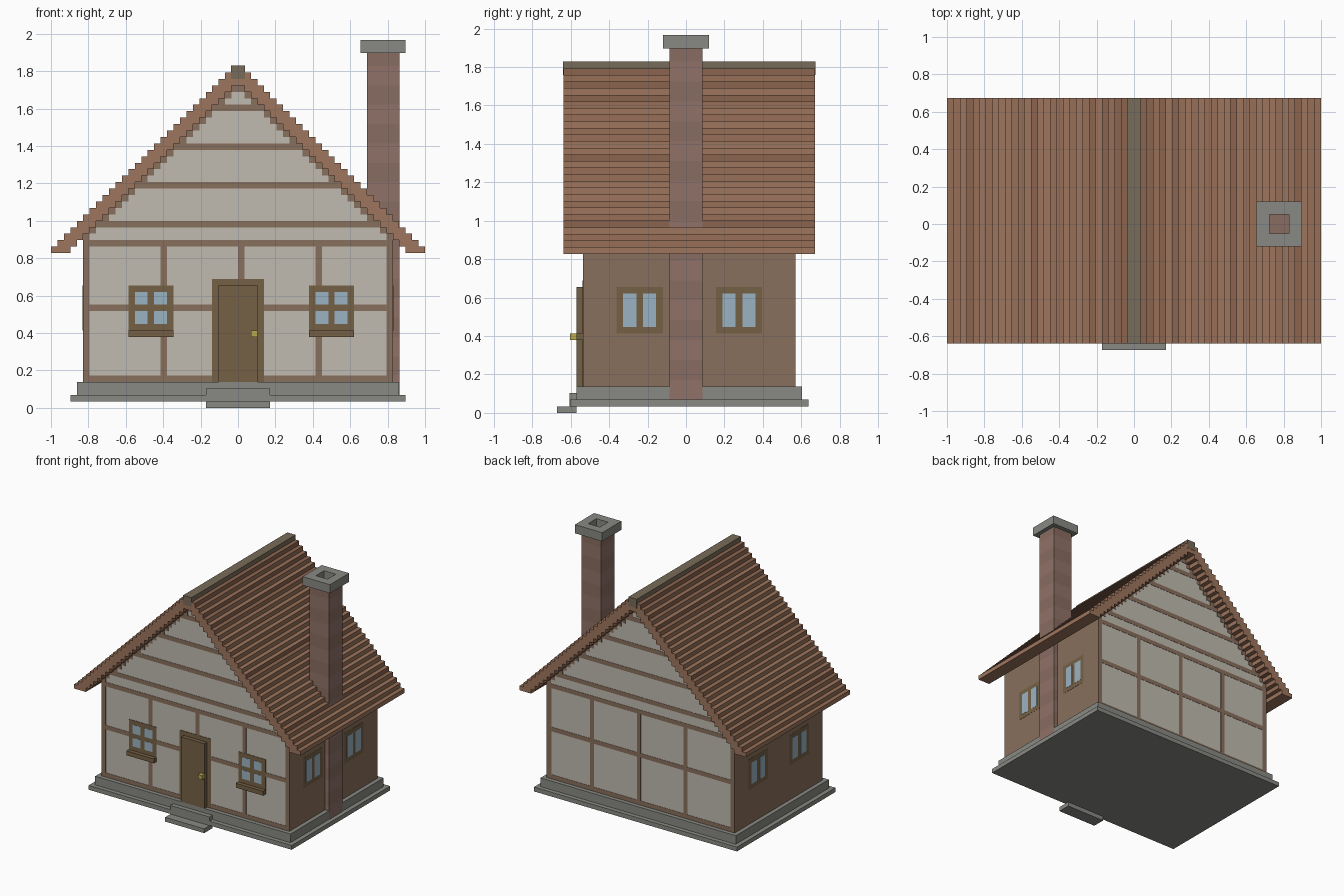
import bpy, bmesh, random

if "Cube" in bpy.data.objects:
    bpy.data.objects.remove(bpy.data.objects["Cube"])

random.seed(4)
U = 1 / 29            # block size: the cottage is laid out on a block grid
E, F, G = 0.06, 0.10, 0.14   # tiny offsets for timber, frames, glass
Y0, Y1 = -15.5, 16.5  # wall faces front / back


def mat(name, r, g, b):
    m = bpy.data.materials.new(name)
    m.diffuse_color = (r, g, b, 1)
    m.use_nodes = True
    m.node_tree.nodes["Principled BSDF"].inputs["Base Color"].default_value = m.diffuse_color
    return m


STONE = mat("stone", 0.25, 0.25, 0.23)
PLASTER = mat("plaster", 0.53, 0.50, 0.44)
TIMBER = mat("timber", 0.25, 0.16, 0.11)
FRAME = mat("dark_wood", 0.18, 0.12, 0.06)
GLASS = mat("glass", 0.33, 0.45, 0.54)
BRASS = mat("brass", 0.50, 0.40, 0.08)
RIDGE = mat("ridge_wood", 0.19, 0.15, 0.10)
BRICKS = [mat("brick_a", 0.28, 0.17, 0.14), mat("brick_b", 0.25, 0.15, 0.12)]
TILES = [mat("tile_a", 0.34, 0.18, 0.11), mat("tile_b", 0.31, 0.16, 0.095),
         mat("tile_c", 0.26, 0.13, 0.08)]


def finish(name, bm, mats):
    bmesh.ops.recalc_face_normals(bm, faces=bm.faces)
    me = bpy.data.meshes.new(name)
    bm.to_mesh(me)
    bm.free()
    for m in mats:
        me.materials.append(m)
    ob = bpy.data.objects.new(name, me)
    bpy.context.collection.objects.link(ob)
    return ob


def boxes(name, spans, *mats):
    """One object of boxes (x0, x1, y0, y1, z0, z1) in blocks; materials alternate."""
    bm = bmesh.new()
    for i, (x0, x1, y0, y1, z0, z1) in enumerate(spans):
        vs = bmesh.ops.create_cube(bm, size=1)["verts"]
        for v in vs:
            v.co = (((x0 + x1) / 2 + v.co.x * (x1 - x0)) * U,
                    ((y0 + y1) / 2 + v.co.y * (y1 - y0)) * U,
                    ((z0 + z1) / 2 + v.co.z * (z1 - z0)) * U)
        for f in vs[0].link_faces[:] + [f for v in vs for f in v.link_faces]:
            f.material_index = i % len(mats)
    return finish(name, bm, mats)


def extrude(name, pts, y0, y1, *mats):
    """Extrude an xz profile along y; each step level gets a random shade."""
    bm = bmesh.new()
    face = bm.faces.new([bm.verts.new((x * U, y0 * U, z * U)) for x, z in pts])
    new = bmesh.ops.extrude_face_region(bm, geom=[face])["geom"]
    for v in new:
        if isinstance(v, bmesh.types.BMVert):
            v.co.y = y1 * U
    shade = [random.randrange(len(mats)) for _ in range(60)]
    for f in bm.faces:
        if len(f.verts) == 4:
            f.material_index = shade[int(f.calc_center_median().z / U + 0.01)]
    return finish(name, bm, mats)


def stairs(n, top, thick, floor):
    """Stepped gable outline, n blocks to each side."""
    half = []
    for c in range(n):
        half += [(c, top - c), (c + 1, top - c)]
    low = top - thick - floor
    half += [(n, floor), (low, floor)]
    for c in reversed(range(low)):
        half += [(c + 1, top - thick - c), (c, top - thick - c)]
    half = half[1:-1]
    return half + [(-x, z) for x, z in reversed(half)]


# stone footing and front steps
boxes("footing", [(-26, 26, -17.5, 18.5, 1, 2), (-25, 25, -16.5, 17.5, 2, 4)], STONE)
boxes("front_steps", [(-5, 5, -19.5, -16.5, 0, 1),
                      (-5, 5, -17.5 - E, -15.5, 1, 3)], STONE)

# plastered walls with gables
extrude("walls", [(-24, 4), (24, 4), (24, 27), (0, 51), (-24, 27)], Y0, Y1, PLASTER)

# timber frame: rails around the house, gable rails, posts through both faces
rails = [(-24 - E, 24 + E, Y0 - E, Y1 + E, z, z + 1) for z in (4, 15, 25)]
rails += [(-(49.5 - z), 49.5 - z, Y0 - E, Y1 + E, z, z + 1) for z in (28, 34, 40, 46)]
boxes("timber_rails", rails, TIMBER)
posts = [(x, x + 1, Y0 - E, Y1 + E, 4, 26) for x in (-12, 0, 12)]
posts += [(-24 - E, -23, Y0 - E, Y1 + E, 4, 27), (23, 24 + E, Y0 - E, Y1 + E, 4, 27)]
posts += [(-24 - E, 24 + E, y, y + 1, 4, 26) for y in (-5.5, 5.5)]
posts += [(-24 - E, 24 + E, Y0 - E, Y0 + 1, 4, 26),
          (-24 - E, 24 + E, Y1 - 1, Y1 + E, 4, 26)]
# keep end posts on the side faces from covering the gables
posts = posts[:-2] + [(s * 23.5 - 0.5 - E, s * 23.5 + 0.5 + E, y, y + 1, 4, 26)
                      for s in (-1, 1) for y in (Y0, Y1 - 1)]
boxes("timber_posts", posts, TIMBER)
extrude("gable_trim", stairs(24, 50, 1, 26), Y0 - E, Y1 + E, TIMBER)

# stepped roof and ridge
extrude("roof", stairs(29, 53, 3, 24), -18.5, 19.5, *TILES)
boxes("roof_ridge", [(-1 - E, 1 + E, -18.5 - E, 19.5 + E, 51, 53 + E)], RIDGE)

# front windows with sills
for side, x in (("left", -17), ("right", 11)):
    boxes(f"front_window_frame_{side}", [(x, x + 7, Y0 - F, Y0 + 1, 12, 19)], FRAME)
    boxes(f"front_window_panes_{side}",
          [(x + dx, x + dx + 2, Y0 - G, Y0 + 0.5, z, z + 2)
           for dx in (1, 4) for z in (13, 16)], GLASS)
    boxes(f"front_window_sill_{side}", [(x, x + 7, Y0 - 1, Y0 + 0.5, 11, 12)], FRAME)

# side windows on both walls
for side, s in (("left", -1), ("right", 1)):
    for place, y in (("front", -10.5), ("back", 4.5)):
        cx = s * 23.5
        boxes(f"{side}_window_frame_{place}",
              [(cx - 0.5 - F, cx + 0.5 + F, y, y + 7, 12, 19)], FRAME)
        boxes(f"{side}_window_panes_{place}",
              [(cx - 0.5 - G, cx + 0.5 + G, y + d, y + d + 2, 13, 18) for d in (1, 4)],
              GLASS)

# door
boxes("door_frame", [(-4, 4, Y0 - F, Y0 + 1, 4, 20)], FRAME)
boxes("door", [(-3, 3, Y0 - 1, Y0, 4, 19)], FRAME)
boxes("door_knob", [(2, 3, Y0 - 2, Y0 - 1, 11, 12)], BRASS)

# chimney in brick courses with a hollow stone cap
boxes("chimney", [(20, 25 + E, -2.5, 2.5, z, min(z + 3, 55)) for z in range(2, 55, 3)],
      *BRICKS)
boxes("chimney_cap", [(19, 26, -3.5, -1.5, 55, 57), (19, 26, 1.5, 3.5, 55, 57),
                      (19, 21, -1.5, 1.5, 55, 57), (24, 26, -1.5, 1.5, 55, 57)], STONE)
